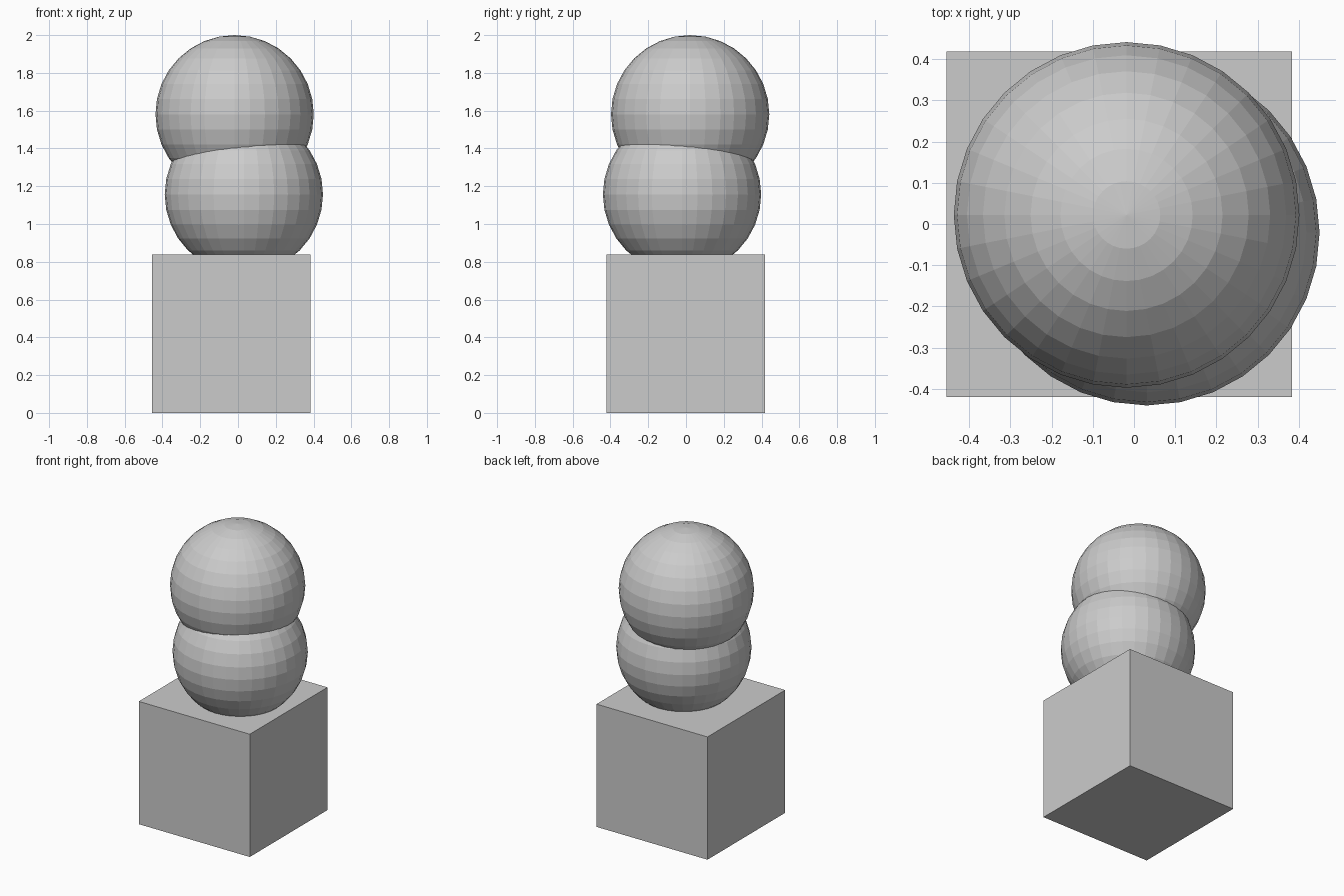
import bpy

if "Cube" in bpy.data.objects:
    bpy.data.objects.remove(bpy.data.objects["Cube"])

SIZE = 0.838      # cube edge and ball diameter
R = SIZE / 2


def ball(name, location):
    """Flat-shaded 32 x 16 ball."""
    bpy.ops.mesh.primitive_uv_sphere_add(
        segments=32, ring_count=16, radius=R, location=location)
    bpy.context.object.name = name


# Cube base
bpy.ops.mesh.primitive_cube_add(size=SIZE, location=(-0.036, -0.001, R))
bpy.context.object.name = "base_block"

# Two overlapping balls stacked on the base
ball("lower_ball", (0.031, -0.021, 1.157))
ball("upper_ball", (-0.018, 0.022, 2 - R))
